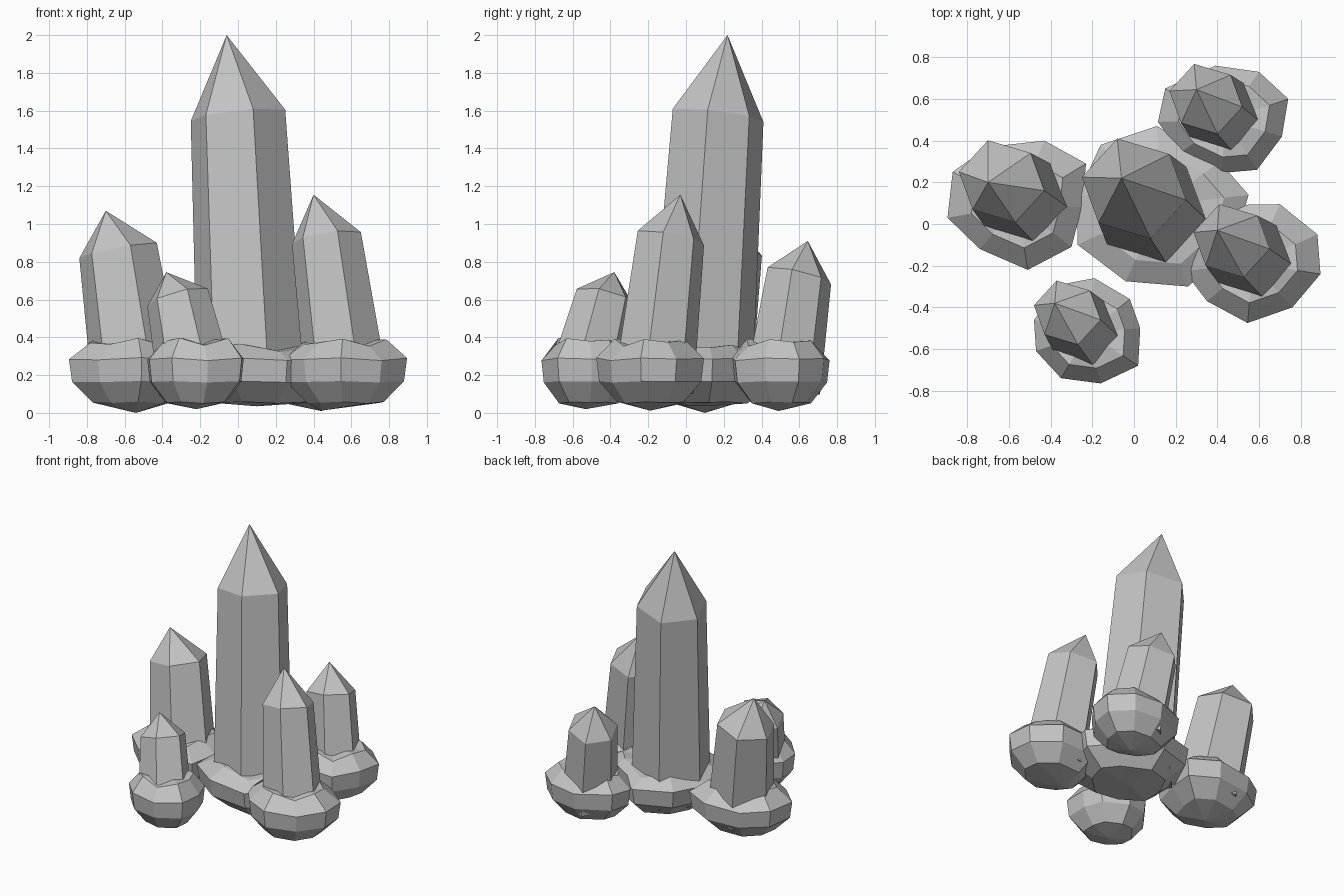
import bpy, bmesh, math
from mathutils import Vector

if "Cube" in bpy.data.objects:
    bpy.data.objects.remove(bpy.data.objects["Cube"])

grey = bpy.data.materials.new("stone_grey")
grey.diffuse_color = (0.55, 0.55, 0.55, 1)
grey.use_nodes = True
grey.node_tree.nodes["Principled BSDF"].inputs["Base Color"].default_value = grey.diffuse_color


def finish(bm, name):
    bmesh.ops.recalc_face_normals(bm, faces=bm.faces)
    me = bpy.data.meshes.new(name)
    bm.to_mesh(me)
    bm.free()
    me.materials.append(grey)
    ob = bpy.data.objects.new(name, me)
    bpy.context.collection.objects.link(ob)
    return ob


def loft(name, rings, low_tip=None, high_tip=None):
    """Skin stacked rings, closing each end with a point or a flat face."""
    bm = bmesh.new()
    rows = [[bm.verts.new(p) for p in ring] for ring in rings]
    n = len(rows[0])
    for a, b in zip(rows, rows[1:]):
        for i in range(n):
            j = (i + 1) % n
            bm.faces.new((a[i], a[j], b[j], b[i]))
    for row, tip in ((rows[0], low_tip), (rows[-1], high_tip)):
        if tip is None:
            bm.faces.new(row)
        else:
            t = bm.verts.new(tip)
            for i in range(n):
                bm.faces.new((row[i], row[(i + 1) % n], t))
    return finish(bm, name)


# Six-sided cross-section of the crystals: three corners and their opposites
HALF = [(-0.25, 0.055), (-0.17, -0.165), (0.08, -0.24)]
HEX = HALF + [(-x, -y) for x, y in HALF]


def hex_ring(c, s, slope):
    return [(c[0] + x * s, c[1] + y * s,
             c[2] + s * (x * slope[0] + y * slope[1])) for x, y in HEX]


def crystal(name, foot, shoulder, tip, s0, s1, slope):
    """Tapered leaning prism; foot is the centre where it leaves the rock."""
    f, sh = Vector((*foot, 0.35)), Vector(shoulder)
    t = (sh.z - 0.15) / (sh.z - 0.35)      # extend down into the rock
    low = sh + (f - sh) * t
    loft(name, [hex_ring(low, s1 + (s0 - s1) * t, slope),
                hex_ring(sh, s1, slope)], None, tip)


def rock(name, centre, outline, pole, top_scale, top_z):
    """Faceted boulder made from one irregular outline at several heights."""
    c = Vector(centre)
    rings = []
    for k, z, wob in ((0.62, 0.055, 0.005), (0.95, 0.165, 0.004),
                      (1.0, 0.285, 0.008), (top_scale, top_z, 0.022)):
        ring = []
        for i, p in enumerate(outline):
            q = c + (Vector(p) - c) * k
            ring.append((q.x, q.y, z + wob * math.sin(i * 2.4)))
        rings.append(ring)
    loft(name, rings, pole, (c.x, c.y, top_z))


# Crystals
crystal("main_crystal", (0.06, 0.09), (0, 0.17, 1.575), (-0.06, 0.22, 2.0),
        1.12, 1.0, (0.095, -0.115))
crystal("left_crystal", (-0.56, 0.14), (-0.635, 0.205, 0.86), (-0.70, 0.20, 1.07),
        0.92, 0.82, (0.18, -0.08))
crystal("front_crystal", (-0.265, -0.49), (-0.32, -0.425, 0.61), (-0.38, -0.38, 0.745),
        0.72, 0.64, (0.25, -0.22))
crystal("right_crystal", (0.545, -0.145), (0.468, -0.08, 0.925), (0.40, -0.03, 1.155),
        0.83, 0.73, (0.135, -0.18))
crystal("back_crystal", (0.40, 0.545), (0.345, 0.60, 0.725), (0.30, 0.645, 0.91),
        0.77, 0.70, (0.15, -0.22))

# Boulders at the foot of each crystal
rock("main_rock", (0.13, 0.09),
     [(0.55, 0.14), (0.41, 0.30), (0.11, 0.47), (-0.16, 0.38), (-0.27, 0.14),
      (-0.27, -0.10), (-0.04, -0.275), (0.26, -0.30), (0.48, -0.10)],
     (0.1, 0.08, 0.035), 0.72, 0.345)
rock("left_rock", (-0.56, 0.09),
     [(-0.23, 0.29), (-0.43, 0.40), (-0.70, 0.37), (-0.87, 0.25), (-0.895, 0.03),
      (-0.74, -0.12), (-0.51, -0.22), (-0.30, -0.11), (-0.25, 0.08)],
     (-0.54, 0.10, 0.0), 0.66, 0.375)
rock("front_rock", (-0.22, -0.52),
     [(0.03, -0.50), (0.02, -0.68), (-0.16, -0.765), (-0.35, -0.74), (-0.47, -0.61),
      (-0.48, -0.46), (-0.35, -0.29), (-0.19, -0.26), (-0.02, -0.36)],
     (-0.22, -0.53, 0.02), 0.70, 0.38)
rock("right_rock", (0.57, -0.19),
     [(0.88, -0.05), (0.895, -0.24), (0.76, -0.40), (0.545, -0.475), (0.35, -0.37),
      (0.24, -0.225), (0.27, -0.05), (0.41, 0.09), (0.70, 0.095)],
     (0.44, -0.19, 0.012), 0.66, 0.375)
rock("back_rock", (0.44, 0.50),
     [(0.74, 0.60), (0.71, 0.42), (0.59, 0.26), (0.42, 0.245), (0.22, 0.34),
      (0.115, 0.49), (0.15, 0.65), (0.39, 0.76), (0.60, 0.73)],
     (0.44, 0.49, 0.01), 0.70, 0.375)
